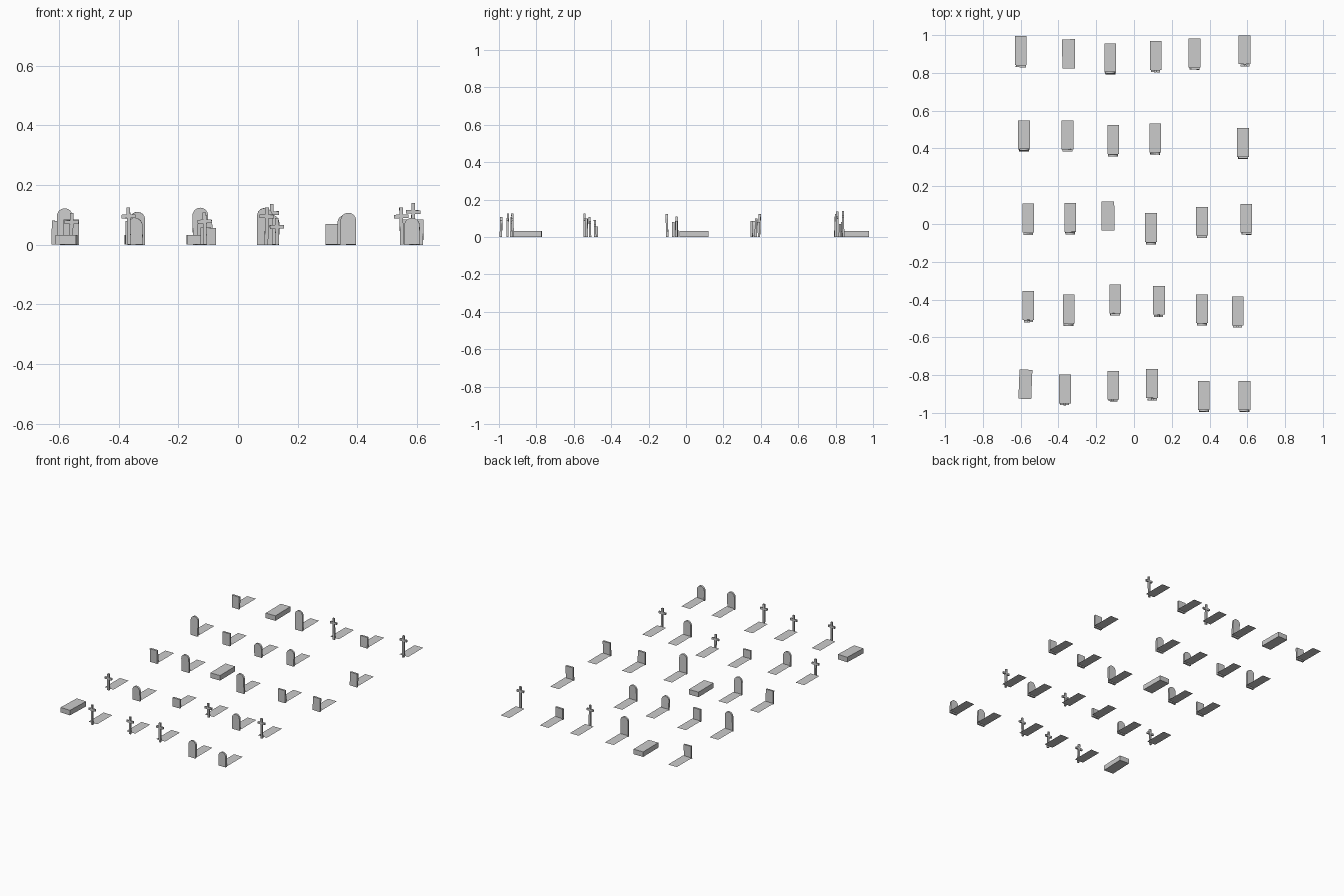
import bpy, bmesh, math, random
from mathutils import Matrix

if "Cube" in bpy.data.objects:
    bpy.data.objects.remove(bpy.data.objects["Cube"])

random.seed(4)
SLAB_W, SLAB_L, SLAB_Z = 0.062, 0.153, 0.008

def finish(bm, name, loc, rot=(0, 0, 0)):
    bmesh.ops.recalc_face_normals(bm, faces=bm.faces)
    me = bpy.data.meshes.new(name)
    bm.to_mesh(me)
    bm.free()
    ob = bpy.data.objects.new(name, me)
    ob.location, ob.rotation_euler = loc, rot
    bpy.context.collection.objects.link(ob)

def extrude_profile(pts, depth):
    # x/z outline extruded along y, centred on y = 0
    bm = bmesh.new()
    f = bm.faces.new([bm.verts.new((x, -depth / 2, z)) for x, z in pts])
    r = bmesh.ops.extrude_face_region(bm, geom=[f])
    vs = [v for v in r["geom"] if isinstance(v, bmesh.types.BMVert)]
    bmesh.ops.translate(bm, verts=vs, vec=(0, depth, 0))
    return bm

def round_stone(h):
    r = 0.026
    arc = [(r * math.cos(math.pi * i / 12), h - r + r * math.sin(math.pi * i / 12)) for i in range(13)]
    return extrude_profile([(-r, 0), (r, 0)] + arc, 0.012)

def square_stone(h):
    return extrude_profile([(-0.026, 0), (0.026, 0), (0.026, h), (-0.026, h)], 0.012)

def cross_marker(h):
    a, w, z = 0.006, 0.024, h - 0.03
    half = [(a, 0), (a, z - a), (w, z - a), (w, z + a), (a, z + a), (a, h)]
    return extrude_profile(half + [(-x, y) for x, y in reversed(half)], 0.011)

def tomb(x, y0, spin):
    # raised box tomb
    bm = bmesh.new()
    bmesh.ops.create_cube(bm, size=1, matrix=Matrix.Translation((0, 0, 0.016)) @ Matrix.Diagonal((0.068, 0.155, 0.032, 1)))
    finish(bm, "box_tomb", (x, y0 + SLAB_L / 2, 0), (0, 0, spin))

def slab(x, y0):
    # flat grave cover
    bm = bmesh.new()
    bmesh.ops.create_grid(bm, x_segments=1, y_segments=1, size=0.5, matrix=Matrix.Diagonal((SLAB_W, SLAB_L, 1, 1)))
    finish(bm, "grave_slab", (x, y0 + SLAB_L / 2, SLAB_Z))

# graves: kind, x, front edge y, marker height
rows = [
    [("T", -.575, -.925, 0), ("C", -.365, -.95, .125), ("C", -.11, -.93, .108),
     ("C", .095, -.92, .125), ("R", .37, -.985, .107), ("R", .585, -.985, .09)],
    [("C", -.56, -.507, .106), ("R", -.345, -.527, .09), ("S", -.1, -.473, .057),
     ("C", .132, -.48, .09), ("R", .36, -.525, .1), ("C", .55, -.538, .125)],
    [("S", -.56, -.045, .085), ("R", -.338, -.042, .11), ("T", -.138, -.034, 0),
     ("R", .09, -.095, .123), ("S", .36, -.062, .08), ("S", .595, -.046, .085)],
    [("R", -.582, .395, .122), ("S", -.352, .395, .08), ("R", -.11, .371, .086),
     ("R", .112, .378, .1), ("S", .577, .356, .085)],
    [("S", -.6, .841, .08), ("T", -.346, .824, 0), ("R", -.125, .803, .124),
     ("C", .115, .815, .136), ("S", .32, .828, .07), ("C", .585, .846, .14)],
]
kinds = {"R": ("round_headstone", round_stone), "S": ("square_headstone", square_stone),
         "C": ("cross_marker", cross_marker)}
for row in rows:
    for kind, x, y0, h in row:
        if kind == "T":
            tomb(x, y0, -0.04 if x < -.5 else 0.01)
            continue
        slab(x, y0)
        name, build = kinds[kind]
        # old stones lean a little
        lean = (random.uniform(-.04, .04), random.uniform(-.03, .03), random.uniform(-.04, .04))
        finish(build(h), name, (x, y0 - 0.005, 0), lean)
